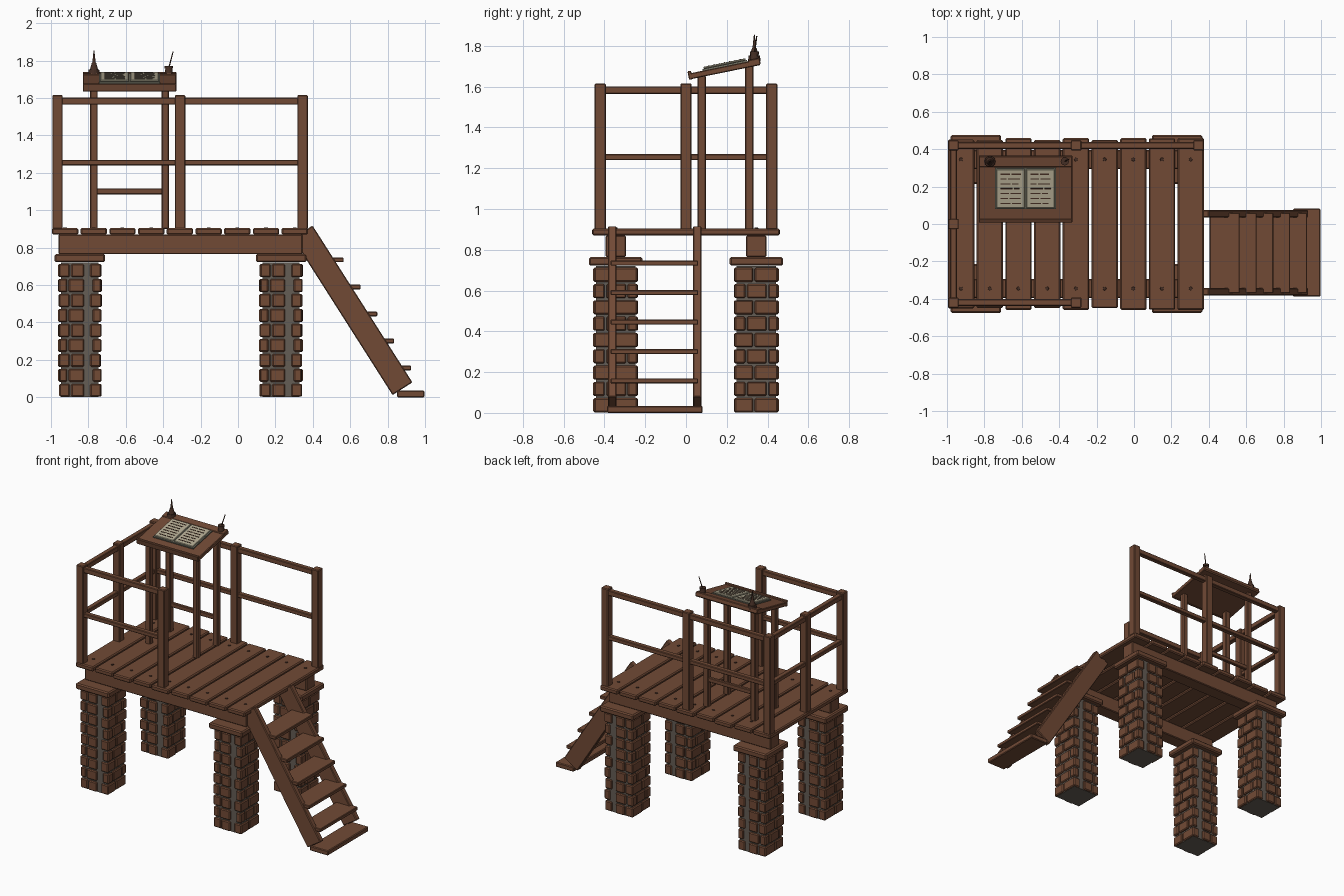
import bpy, bmesh, math, random
from mathutils import Matrix, Vector

random.seed(4)
cube = bpy.data.objects.get("Cube")
if cube:
    bpy.data.objects.remove(cube, do_unlink=True)


def material(name, rgb):
    m = bpy.data.materials.new(name)
    m.use_nodes = True
    m.diffuse_color = (*rgb, 1)
    m.node_tree.nodes["Principled BSDF"].inputs["Base Color"].default_value = (*rgb, 1)
    return m


wood = material("brown wood", (0.165, 0.068, 0.036))
brick = material("brown brick", (0.17, 0.069, 0.036))
mortar = material("grey mortar", (0.13, 0.11, 0.09))
dark = material("dark brown", (0.06, 0.028, 0.018))
paper = material("page paper", (0.45, 0.41, 0.29))
cover = material("book cover", (0.16, 0.16, 0.12))


def finish(name, bm, mat, bevel=0.0):
    mesh = bpy.data.meshes.new(name)
    bm.to_mesh(mesh)
    bm.free()
    mesh.materials.append(mat)
    ob = bpy.data.objects.new(name, mesh)
    bpy.context.collection.objects.link(ob)
    if bevel:
        mod = ob.modifiers.new("soft edges", "BEVEL")
        mod.width = bevel
        mod.segments = 1
    return ob


def boxes(name, spans, mat, bevel=0.005, frame=Matrix()):
    """One object from boxes given as (x0, x1, y0, y1, z0, z1)."""
    bm = bmesh.new()
    for x0, x1, y0, y1, z0, z1 in spans:
        place = Matrix.Translation(((x0 + x1) / 2, (y0 + y1) / 2, (z0 + z1) / 2))
        size = Matrix.Diagonal((x1 - x0, y1 - y0, z1 - z0, 1))
        bmesh.ops.create_cube(bm, size=1, matrix=frame @ place @ size)
    return finish(name, bm, mat, bevel)


def rods(name, pieces, mat, sides=12):
    """One object from tapered rods given as (start, end, r0, r1)."""
    bm = bmesh.new()
    for a, b, r0, r1 in pieces:
        a, b = Vector(a), Vector(b)
        turn = (b - a).to_track_quat("Z", "Y").to_matrix().to_4x4()
        bmesh.ops.create_cone(bm, cap_ends=True, segments=sides, radius1=r0, radius2=r1,
                              depth=(b - a).length,
                              matrix=Matrix.Translation((a + b) / 2) @ turn)
    return finish(name, bm, mat)


# Brick pillars with mortar cores and caps
COURSE = 0.08
for side_x, px in (("right", -0.845), ("left", 0.23)):
    for side_y, py in (("front", -0.345), ("back", 0.345)):
        tag = f"{side_y}_{side_x}"
        at = Matrix.Translation((px, py, 0))
        boxes(f"pillar_core_{tag}", [(-0.1, 0.1, -0.097, 0.097, 0.001, 0.72)], mortar, 0, at)
        spans = []
        for row in range(9):
            z0, z1 = row * COURSE + 0.003, (row + 1) * COURSE - 0.008
            odd = row % 2
            cuts = (-0.11, -0.05, 0.055, 0.11) if odd else (-0.11, -0.012, 0.11)
            inner = 0.068 if odd else 0.055
            for s in (-1, 1):
                for a, b in zip(cuts, cuts[1:]):
                    out = 0.113 + random.uniform(-0.004, 0.004)
                    x0, x1 = sorted((s * inner, s * out))
                    spans.append((x0, x1, a + 0.004, b - 0.004, z0, z1))
                y0, y1 = sorted((s * 0.06, s * 0.11))
                spans.append((0.008 - inner, 0.022, y0, y1, z0, z1))
        boxes(f"pillar_bricks_{tag}", spans, brick, 0.006, at)
        boxes(f"pillar_cap_{tag}", [(-0.135, 0.135, -0.131, 0.131, 0.722, 0.765)], wood, 0.008, at)

# Deck beams, planks and nails
boxes("deck_beams", [(-0.96, 0.345, s - 0.05, s + 0.05, 0.765, 0.87) for s in (-0.345, 0.345)], wood)
PITCH = 0.1535
planks, nails = [], []
for i in range(9):
    x = -0.995 + i * PITCH
    end = 0.455 + random.uniform(-0.006, 0.006)
    planks.append((x, x + 0.141, -end, end, 0.87, 0.905))
    for y in (-0.345, 0.345):
        nails.append(((x + 0.07, y, 0.9), (x + 0.07, y, 0.909), 0.011, 0.009))
boxes("deck_planks", planks, wood, 0.007)
rods("deck_nails", nails, dark, 8)

# Railing posts and rails, open at the stair side
posts = [(-0.965, -0.42), (-0.965, 0), (-0.965, 0.42), (-0.31, -0.42), (-0.31, 0.42), (0.345, 0.42)]
boxes("railing_posts", [(x - 0.028, x + 0.028, y - 0.028, y + 0.028, 0.9, 1.615)
                        for x, y in posts], wood)
rails = []
for z0, z1 in ((1.565, 1.602), (1.24, 1.27)):
    rails += [(-0.97, 0.35, 0.402, 0.438, z0, z1),
              (-0.97, -0.3, -0.438, -0.402, z0, z1),
              (-0.983, -0.947, -0.42, 0.42, z0, z1)]
boxes("railing_rails", rails, wood, 0.004)

# Stairs
slope = Matrix.Translation((0.6125, 0.465, 0)).to_3x3()
tilt = Matrix.Translation((0.6125, 0, 0.465)) @ Matrix.Rotation(math.radians(57.5), 4, "Y")
boxes("stair_stringers", [(-0.497, 0.497, y - 0.02, y + 0.02, -0.063, 0.063)
                          for y in (-0.362, 0.055)], wood, 0.005, tilt)
boxes("stair_treads", [(0.405 + i * 0.09, 0.565 + i * 0.09, -0.37, 0.06,
                        0.722 - i * 0.1445, 0.747 - i * 0.1445) for i in range(5)], wood, 0.004)
boxes("stair_foot_board", [(0.85, 0.997, -0.388, 0.082, 0, 0.035)], wood)

# Reading stand
boxes("stand_legs", [(x - 0.02, x + 0.02, y - 0.02, y + 0.02, 0.9, top)
                     for x in (-0.77, -0.388) for y, top in ((0.077, 1.655), (0.31, 1.705))], wood)
boxes("stand_crossbar", [(-0.77, -0.388, 0.298, 0.322, 1.085, 1.117)], wood, 0.004)
desk = Matrix.Translation((-0.58, 0.19, 1.688)) @ Matrix.Rotation(math.radians(11.5), 4, "X")
boxes("stand_top", [(-0.25, 0.25, -0.172, 0.175, -0.017, 0.012)], wood, 0.004, desk)
boxes("stand_back_strip", [(-0.25, 0.25, 0.12, 0.178, -0.014, 0.018)], wood, 0.004, desk)
boxes("stand_front_lip", [(-0.25, 0.25, -0.182, -0.164, -0.019, 0.024)], wood, 0.004, desk)

# Open book with lines of writing
boxes("book_cover", [(-0.162, 0.162, -0.108, 0.116, 0.012, 0.02)], cover, 0, desk)
boxes("book_pages", [(-0.156, -0.004, -0.102, 0.11, 0.02, 0.03),
                     (0.004, 0.156, -0.102, 0.11, 0.02, 0.03)], paper, 0.003, desk)
lines = []
for left in (-0.134, 0.026):
    for row in range(7):
        y = -0.075 + row * 0.0265
        split = left + random.uniform(0.03, 0.075)
        right = left + random.uniform(0.095, 0.112)
        for a, b in ((left, split), (split + 0.008, right)):
            lines.append((a, b, y - 0.003, y + 0.003, 0.029, 0.032))
boxes("book_writing", lines, dark, 0, desk)

# Candle holder and inkwell with quill
cx, cy, iz = -0.77, 0.335, 1.725
rods("candle_holder", [((cx, cy, iz), (cx, cy, 1.752), 0.031, 0.028),
                       ((cx, cy, 1.752), (cx, cy, 1.79), 0.022, 0.011),
                       ((cx, cy, 1.79), (cx, cy, 1.855), 0.009, 0.002)], dark)
ix = -0.37
rods("inkwell", [((ix, cy, iz), (ix, cy, 1.758), 0.023, 0.018),
                 ((ix, cy, 1.758), (ix, cy, 1.772), 0.022, 0.022)], dark)
rods("quill", [((ix, cy, 1.76), (ix + 0.023, cy + 0.012, 1.848), 0.004, 0.003)], dark, 6)
